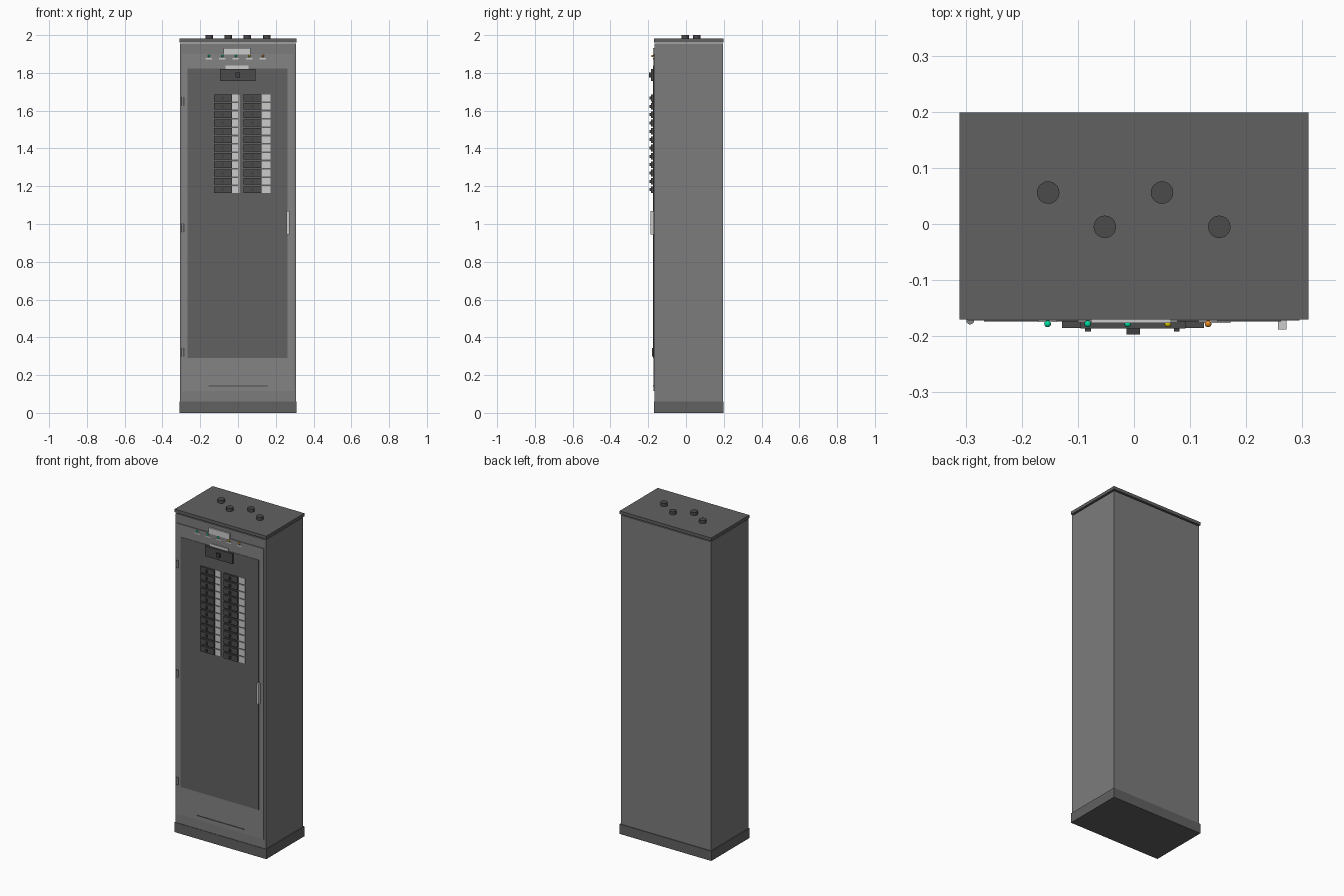
import bpy, math

if "Cube" in bpy.data.objects:
    bpy.data.objects.remove(bpy.data.objects["Cube"])

mats = {}


def paint(ob, name, rgb):
    if name not in mats:
        mats[name] = bpy.data.materials.new(name)
        mats[name].diffuse_color = (*rgb, 1)
    ob.data.materials.append(mats[name])


DARK = ("dark_grey", (0.07, 0.07, 0.07))
MID = ("mid_grey", (0.12, 0.12, 0.12))
BODY = ("body_grey", (0.2, 0.2, 0.2))
DOOR = ("door_grey", (0.23, 0.23, 0.23))
LIGHT = ("light_grey", (0.55, 0.55, 0.55))
BLACK = ("black_grey", (0.05, 0.05, 0.05))


def box(name, x0, x1, y0, y1, z0, z1, col):
    bpy.ops.mesh.primitive_cube_add(
        size=1, location=((x0 + x1) / 2, (y0 + y1) / 2, (z0 + z1) / 2))
    ob = bpy.context.object
    ob.name = name
    ob.scale = (x1 - x0, y1 - y0, z1 - z0)
    bpy.ops.object.transform_apply(location=False, rotation=False)
    paint(ob, *col)
    return ob


def cyl(name, r, h, loc, col, sides=24):
    bpy.ops.mesh.primitive_cylinder_add(vertices=sides, radius=r, depth=h, location=loc)
    ob = bpy.context.object
    ob.name = name
    bpy.ops.object.shade_smooth_by_angle(angle=math.radians(40))
    paint(ob, *col)
    return ob


# Cabinet shell: plinth, body, raised roof plate
box("plinth", -0.311, 0.311, -0.17, 0.199, 0, 0.06, MID)
box("body", -0.306, 0.306, -0.167, 0.195, 0.06, 1.955, BODY)
box("roof_plate", -0.311, 0.311, -0.17, 0.199, 1.962, 1.981, MID)

# Cable glands on the roof
for i, x in enumerate((-0.153, -0.052, 0.05, 0.152)):
    y = 0.056 if i % 2 == 0 else -0.005
    cyl("cable_gland", 0.02, 0.02, (x, y, 1.99), DARK)

# Door, inner panel, vent slot
box("door", -0.297, 0.295, -0.172, -0.165, 0.117, 1.9, DOOR)
box("door_panel", -0.267, 0.262, -0.174, -0.17, 0.29, 1.823, MID)
box("vent_slot", -0.157, 0.16, -0.174, -0.17, 0.141, 0.146, DARK)

# Hinges and handle
for z in (0.32, 0.98, 1.65):
    cyl("hinge", 0.007, 0.045, (-0.292, -0.172, z), DOOR, 16)
box("door_handle", 0.257, 0.272, -0.188, -0.17, 0.945, 1.07, LIGHT)

# Name plates
box("name_plate", -0.077, 0.066, -0.176, -0.166, 1.897, 1.933, LIGHT)
box("main_label", -0.066, 0.056, -0.176, -0.17, 1.821, 1.838, LIGHT)

# Main breaker and its switch
box("main_breaker", -0.095, 0.092, -0.186, -0.172, 1.757, 1.82, DARK)
box("main_switch", -0.013, 0.011, -0.197, -0.184, 1.776, 1.801, BLACK)

# Two columns of branch breakers, each with a toggle and a label
for col, x0 in enumerate((-0.128, 0.03)):
    for row in range(12):
        z = 1.667 - row * 0.0441
        box("breaker", x0, x0 + 0.095, -0.185, -0.172, z - 0.0175, z + 0.0175, DARK)
        box("breaker_toggle", x0 + 0.041, x0 + 0.051, -0.192, -0.183,
            z - 0.008, z + 0.008, BLACK)
        w = 0.034 if col == 0 else 0.047
        box("breaker_label", x0 + 0.095, x0 + 0.095 + w, -0.176, -0.172,
            z - 0.018, z + 0.018, LIGHT)
# Divider strip between the columns
box("centre_strip", 0.003, 0.009, -0.176, -0.172, 1.165, 1.682, LIGHT)

# Indicator lamps with small labels
GREEN = ("lamp_green", (0.0, 0.7, 0.35))
YELLOW = ("lamp_yellow", (0.7, 0.55, 0.0))
ORANGE = ("lamp_orange", (0.75, 0.25, 0.02))
for i, c in enumerate((GREEN, GREEN, GREEN, YELLOW, ORANGE)):
    x = -0.154 + i * 0.0715
    bpy.ops.mesh.primitive_uv_sphere_add(
        segments=16, ring_count=8, radius=0.006, location=(x, -0.178, 1.89))
    lamp = bpy.context.object
    lamp.name = "indicator_lamp"
    bpy.ops.object.shade_smooth()
    paint(lamp, *c)
    box("lamp_label", x - 0.017, x + 0.017, -0.175, -0.17, 1.872, 1.88, LIGHT)

for m in bpy.data.materials:
    if m.users and not m.is_grease_pencil:
        m.use_nodes = True
        m.node_tree.nodes["Principled BSDF"].inputs["Base Color"].default_value = m.diffuse_color
